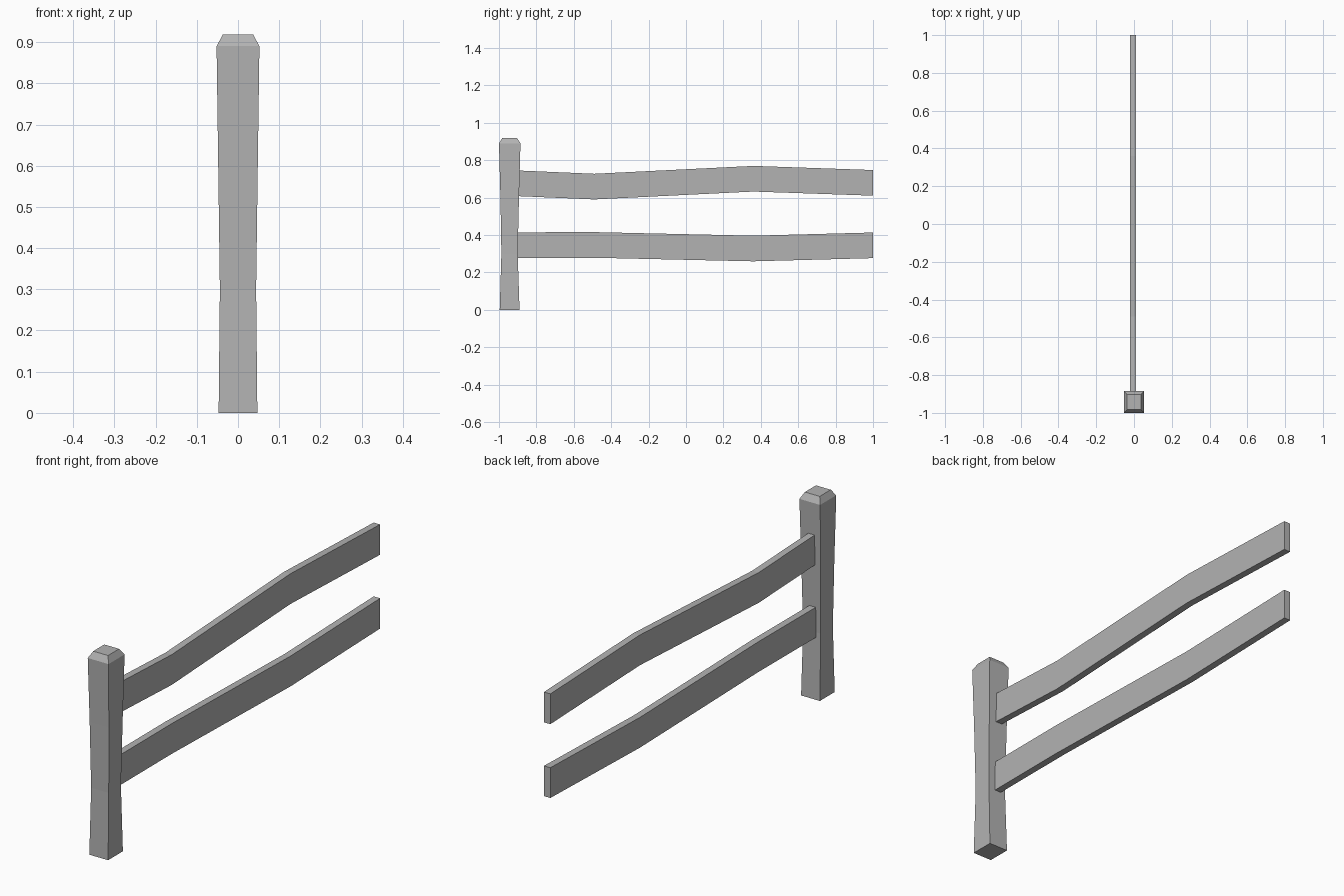
import bpy
import bmesh

cube = bpy.data.objects.get("Cube")
if cube:
    bpy.data.objects.remove(cube, do_unlink=True)

# One plain grey for the whole fence
GREY = (0.45, 0.45, 0.45, 1.0)
grey = bpy.data.materials.new("fence_grey")
grey.use_nodes = True
grey.diffuse_color = GREY
grey.node_tree.nodes["Principled BSDF"].inputs["Base Color"].default_value = GREY


def loft(name, rings):
    """Join four-cornered rings into a closed solid."""
    bm = bmesh.new()
    loops = [[bm.verts.new(p) for p in ring] for ring in rings]
    for a, b in zip(loops, loops[1:]):
        for i in range(4):
            j = (i + 1) % 4
            bm.faces.new((a[i], a[j], b[j], b[i]))
    bm.faces.new(loops[0])
    bm.faces.new(loops[-1])
    bmesh.ops.recalc_face_normals(bm, faces=bm.faces)
    mesh = bpy.data.meshes.new(name)
    bm.to_mesh(mesh)
    bm.free()
    mesh.materials.append(grey)
    obj = bpy.data.objects.new(name, mesh)
    bpy.context.collection.objects.link(obj)
    return obj


# Post: (height, half width, front y, back y), waisted with a bevelled cap
post = [(0, 0.047, -0.996, -0.89), (0.3, 0.044, -0.987, -0.9),
        (0.6, 0.048, -0.992, -0.893), (0.89, 0.052, -1, -0.885),
        (0.918, 0.037, -0.982, -0.903)]
loft("post", [[(-w, f, z), (w, f, z), (w, b, z), (-w, b, z)]
              for z, w, f, b in post])


# Rails: planks bent along their length, (y, bottom height)
def rail(name, path, height=0.137, half=0.016, x=-0.005):
    loft(name, [[(x - half, y, z), (x + half, y, z),
                 (x + half, y, z + height), (x - half, y, z + height)]
                for y, z in path])


rail("upper_rail", [(-0.91, 0.608), (-0.49, 0.59), (0.36, 0.632), (1, 0.61)])
rail("lower_rail", [(-0.92, 0.277), (-0.49, 0.278), (0.36, 0.259), (1, 0.276)])
